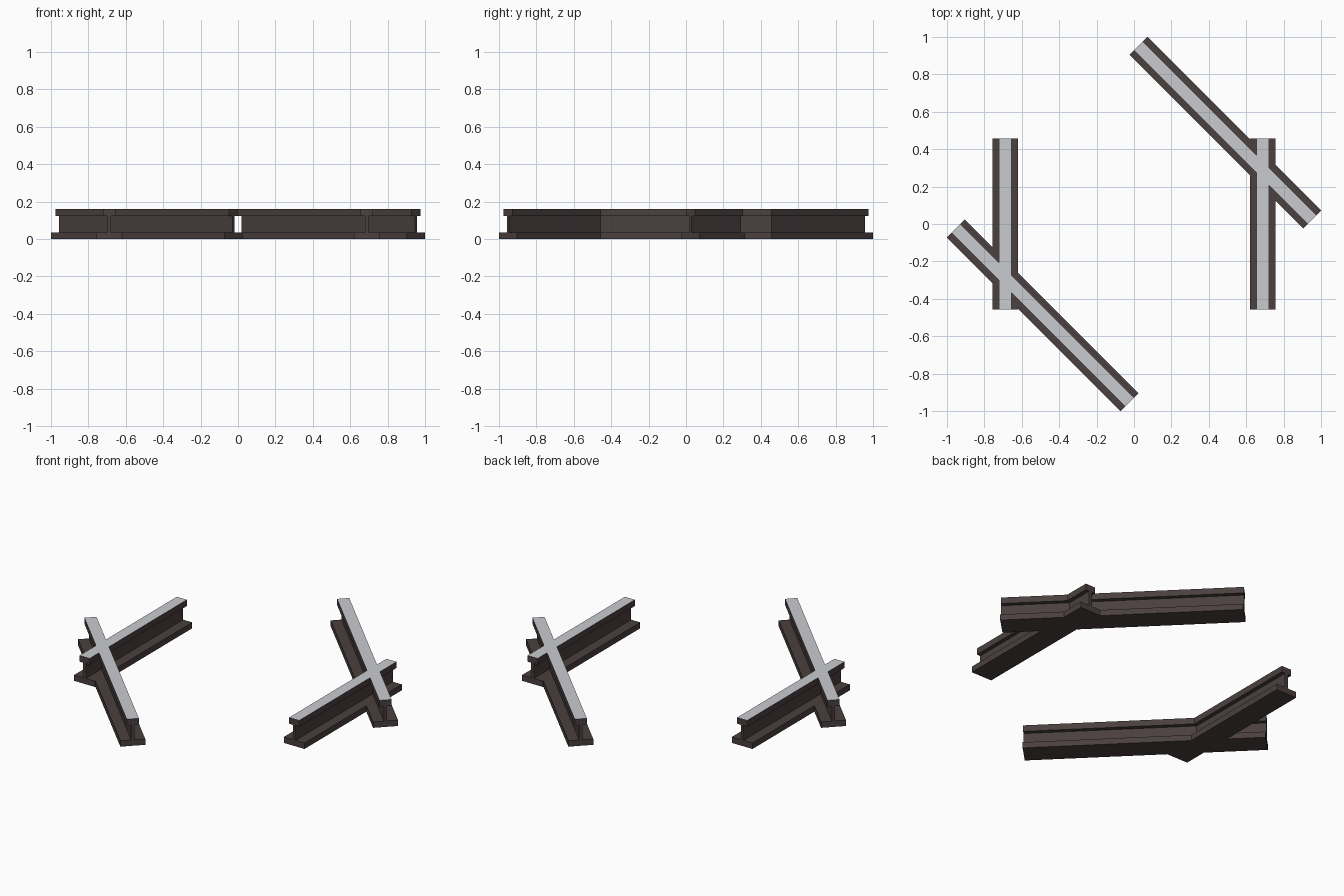
import bpy, bmesh, math

if "Cube" in bpy.data.objects:
    bpy.data.objects.remove(bpy.data.objects["Cube"])

def material(name, rgb):
    m = bpy.data.materials.new(name)
    m.diffuse_color = (*rgb, 1)
    m.use_nodes = True
    m.node_tree.nodes["Principled BSDF"].inputs["Base Color"].default_value = m.diffuse_color
    return m

RUST = material("dark brown steel", (0.070, 0.050, 0.050))
SHINE = material("polished steel", (0.59, 0.60, 0.63))

# I-shaped rail cross-section: foot, thin web, head (right half, mirrored below)
HALF = [(0.068, 0), (0.068, 0.035), (0.009, 0.035),
        (0.009, 0.123), (0.033, 0.123), (0.033, 0.16)]
PROFILE = HALF + [(-x, z) for x, z in reversed(HALF)]

def rail(name, centre, length, angle):
    """Extrude the profile along local y, with a polished running surface."""
    bm = bmesh.new()
    face = bm.faces.new([bm.verts.new((x, -length / 2, z)) for x, z in PROFILE])
    ext = bmesh.ops.extrude_face_region(bm, geom=[face])
    new = [g for g in ext["geom"] if isinstance(g, bmesh.types.BMVert)]
    bmesh.ops.translate(bm, verts=new, vec=(0, length, 0))
    bmesh.ops.recalc_face_normals(bm, faces=bm.faces)
    for f in bm.faces:
        f.material_index = int(f.calc_center_median().z > 0.159)
    me = bpy.data.meshes.new(name)
    bm.to_mesh(me)
    bm.free()
    me.materials.append(RUST)
    me.materials.append(SHINE)
    ob = bpy.data.objects.new(name, me)
    ob.location = (*centre, 0)
    ob.rotation_euler.z = angle
    bpy.context.collection.objects.link(ob)

# Each side has a straight rail crossed by a diagonal rail
for side, s in (("right", 1), ("left", -1)):
    rail(side + "_straight_rail", (s * 0.688, 0), 0.912, 0)
    rail(side + "_diagonal_rail", (s * 0.488, s * 0.488), 1.312, math.radians(45))
